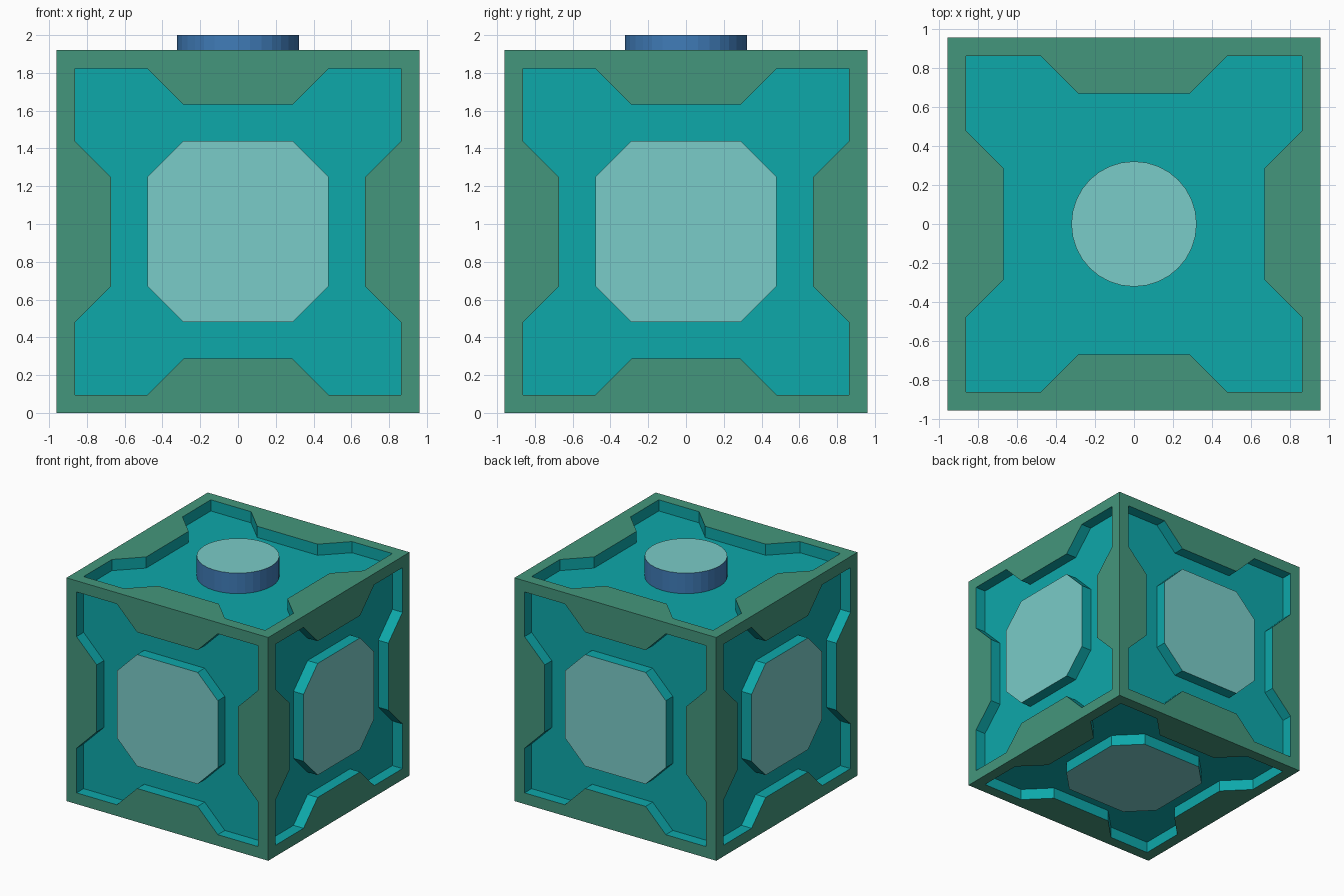
import bpy, bmesh
from math import pi
from mathutils import Matrix, Vector

cube = bpy.data.objects.get("Cube")
if cube:
    bpy.data.objects.remove(cube, do_unlink=True)

U = 0.096          # design module: the box is 20 modules wide
HALF = 10          # half width in modules
FLOOR = 9          # recess floor, in modules from the centre


def srgb(r, g, b):
    def lin(c):
        c /= 255
        return c / 12.92 if c <= 0.04045 else ((c + 0.055) / 1.055) ** 2.4
    return (lin(r), lin(g), lin(b), 1)


def material(name, color):
    m = bpy.data.materials.new(name)
    m.use_nodes = True
    m.diffuse_color = color
    m.node_tree.nodes["Principled BSDF"].inputs["Base Color"].default_value = color
    return m


green = material("frame green", srgb(68, 150, 124))
teal = material("panel teal", srgb(13, 168, 170))
pale = material("plate pale teal", srgb(122, 204, 200))
blue = material("button blue", srgb(64, 124, 184))


def finish(name, bm, mats):
    bmesh.ops.remove_doubles(bm, verts=bm.verts, dist=0.0001)
    me = bpy.data.meshes.new(name)
    bm.to_mesh(me)
    bm.free()
    for m in mats:
        me.materials.append(m)
    ob = bpy.data.objects.new(name, me)
    bpy.context.collection.objects.link(ob)
    return ob


def face(bm, pts, rot, out, mat=0):
    """Add a polygon in module units, turned so its normal points along out."""
    lift = Vector((0, 0, HALF * U))
    f = bm.faces.new([bm.verts.new(rot @ (Vector(p) * U) + lift) for p in pts])
    f.normal_update()
    if f.normal.dot(rot @ Vector(out)) < 0:
        f.normal_flip()
    f.material_index = mat


def at(pts, z):
    return [(x, y, z) for x, y in pts]


# Edge profiles for one quarter of a side
notch = [(9, 9), (5, 9), (3, 7), (-3, 7), (-5, 9), (-9, 9)]
plate_edge = [(-4, 4), (-3, 5), (3, 5), (4, 4)]
octagon = [(3, 5), (5, 3), (5, -3), (3, -5), (-3, -5), (-5, -3), (-5, 3), (-3, 5)]


def walls(bm, pts, rot, inward, mat):
    for (ax, ay), (bx, by) in zip(pts, pts[1:]):
        n = Vector((by - ay, ax - bx, 0))
        # profiles run right to left (notch) or left to right (octagon)
        if inward:
            n = -n
        face(bm, [(ax, ay, FLOOR), (bx, by, FLOOR), (bx, by, HALF), (ax, ay, HALF)],
             rot, n, mat)


top = Matrix.Identity(3)
sides = [top, Matrix.Rotation(pi, 3, 'X')]
sides += [Matrix.Rotation(i * pi / 2, 3, 'Z') @ Matrix.Rotation(pi / 2, 3, 'X') for i in range(4)]

# Box body: green rims with recessed teal floors and walls
body = bmesh.new()
for side in sides:
    for q in range(4):
        rot = side @ Matrix.Rotation(q * pi / 2, 3, 'Z')
        face(body, at([(-HALF, HALF), (HALF, HALF)] + notch, HALF), rot, (0, 0, 1))
        inner = [(0, 0)] if side is top else plate_edge
        face(body, at(notch + inner, FLOOR), rot, (0, 0, 1), 1)
        walls(body, notch, rot, False, 1)
finish("box_body", body, [green, teal])

# Raised octagonal plates on every side but the top
plates = bmesh.new()
for side in sides[1:]:
    face(plates, at(octagon, HALF), side, (0, 0, 1))
    walls(plates, octagon + octagon[:1], side, True, 1)
finish("octagon_plates", plates, [pale, teal])

# Round button on top
button = bmesh.new()
low, high = (HALF + FLOOR) * U, 2.0
bmesh.ops.create_cone(button, cap_ends=True, segments=32, radius1=0.322, radius2=0.322,
                      depth=high - low, matrix=Matrix.Translation((0, 0, (low + high) / 2)))
for f in button.faces:
    f.material_index = 0 if f.normal.z > 0.5 else 1
finish("top_button", button, [pale, blue])
